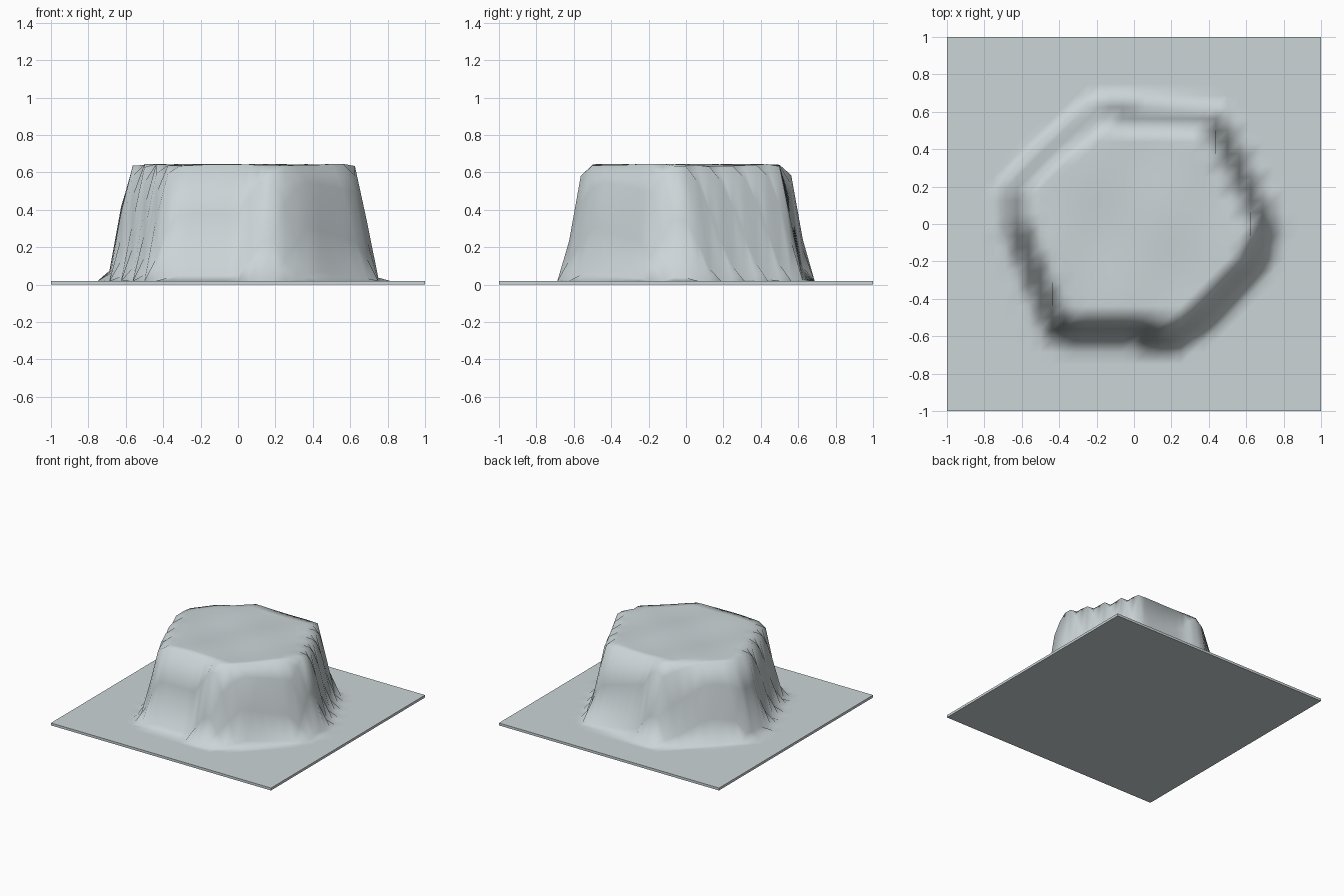
import bpy, bmesh, math
from mathutils import Vector

if "Cube" in bpy.data.objects:
    bpy.data.objects.remove(bpy.data.objects["Cube"])

N = 32                    # terrain cells per side
STEP = 2 / N
GROUND, TOP = 0.02, 0.64
HALF = 0.075              # half the width of the cliff band

# Half-height outline of the cliff, seen from the top
OUTLINE = [Vector(p) for p in (
    (-0.64, 0.2), (-0.635, 0.0), (-0.54, -0.25), (-0.43, -0.53), (-0.35, -0.57),
    (0.02, -0.57), (0.1, -0.605), (0.21, -0.61), (0.37, -0.5), (0.65, -0.2),
    (0.69, -0.07), (0.69, 0.02), (0.62, 0.16), (0.5, 0.42), (0.42, 0.56),
    (0.0, 0.58), (-0.09, 0.61), (-0.19, 0.61), (-0.47, 0.38))]


def signed_distance(p):
    """Distance to the outline, positive inside."""
    best, inside = 9.0, False
    for a, b in zip(OUTLINE, OUTLINE[1:] + OUTLINE[:1]):
        d = b - a
        t = max(0, min(1, (p - a).dot(d) / d.dot(d)))
        best = min(best, (p - a - d * t).length)
        if (a.y > p.y) != (b.y > p.y) and p.x < a.x + d.x * (p.y - a.y) / d.y:
            inside = not inside
    return best if inside else -best


def height(x, y):
    t = max(0, min(1, 0.5 + signed_distance(Vector((x, y))) / (2 * HALF)))
    s = t * t * (3 - 2 * t)
    ripple = 0.006 * math.sin(9 * x + 2 * y) * math.cos(8 * y - 3 * x)
    return GROUND + (TOP - GROUND) * s + ripple * s


# Mesa terrain: height grid split along one diagonal, with skirt and underside
bm = bmesh.new()
g = [[bm.verts.new((-1 + i * STEP, -1 + j * STEP, height(-1 + i * STEP, -1 + j * STEP)))
      for j in range(N + 1)] for i in range(N + 1)]
for i in range(N):
    for j in range(N):
        a, b, c, d = g[i][j], g[i + 1][j], g[i + 1][j + 1], g[i][j + 1]
        for tri in ((a, b, c), (a, c, d)):
            bm.faces.new(tri).smooth = True
rim = ([g[i][0] for i in range(N)] + [g[N][j] for j in range(N)]
       + [g[i][N] for i in range(N, 0, -1)] + [g[0][j] for j in range(N, 0, -1)])
low = [bm.verts.new((v.co.x, v.co.y, 0)) for v in rim]
for k in range(len(rim)):
    m = (k + 1) % len(rim)
    bm.faces.new((rim[k], low[k], low[m], rim[m]))
bm.faces.new(low[::-1])
bm.normal_update()
for e in bm.edges:        # keep the slab rim crisp
    if any(not f.smooth for f in e.link_faces):
        e.smooth = False

mesh = bpy.data.meshes.new("mesa_terrain")
bm.to_mesh(mesh)
bm.free()
mat = bpy.data.materials.new("pale stone grey")
mat.diffuse_color = (0.60, 0.66, 0.68, 1)
mat.use_nodes = True
mat.node_tree.nodes["Principled BSDF"].inputs["Base Color"].default_value = mat.diffuse_color
mesh.materials.append(mat)
obj = bpy.data.objects.new("mesa_terrain", mesh)
bpy.context.collection.objects.link(obj)
